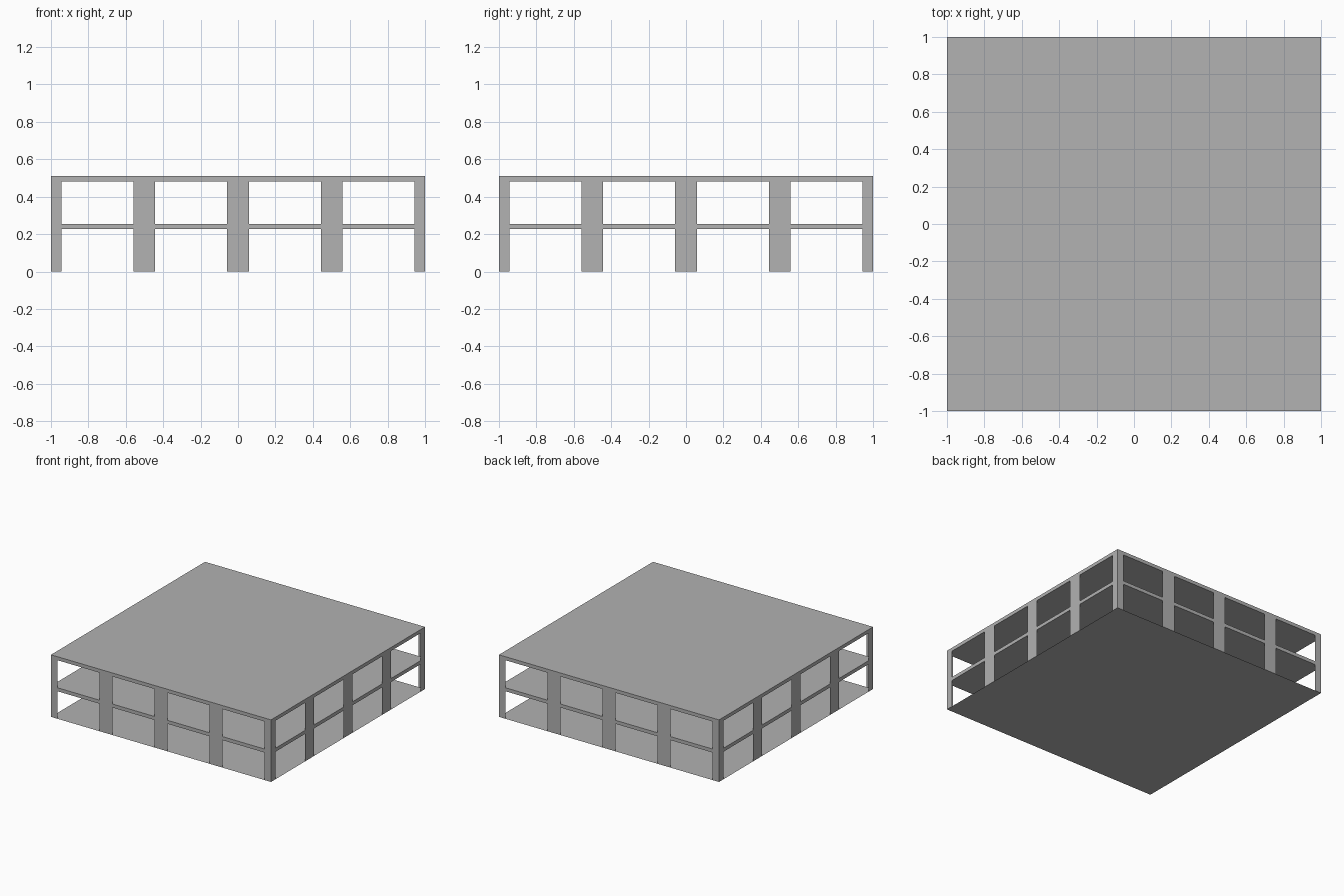
import bpy
import bmesh
from math import pi
from mathutils import Matrix, Vector

cube = bpy.data.objects.get("Cube")
if cube:
    bpy.data.objects.remove(cube, do_unlink=True)

HALF = 1.0                               # half of the square footprint
PILLAR = 0.115                           # full width of a pillar
STOREYS = [(0.0, 0.226), (0.255, 0.481)]  # open height of each storey
TOP = 0.51

concrete = bpy.data.materials.new("concrete_grey")
concrete.use_nodes = True
GREY = (0.445, 0.445, 0.445, 1.0)
concrete.diffuse_color = GREY
concrete.node_tree.nodes["Principled BSDF"].inputs["Base Color"].default_value = GREY


def finish(name, bm):
    mesh = bpy.data.meshes.new(name)
    bm.to_mesh(mesh)
    bm.free()
    mesh.materials.append(concrete)
    obj = bpy.data.objects.new(name, mesh)
    bpy.context.collection.objects.link(obj)
    return obj


def slab(name, z0, z1):
    bm = bmesh.new()
    size = Matrix.Diagonal((2 * HALF, 2 * HALF, z1 - z0, 1))
    place = Matrix.Translation((0, 0, (z0 + z1) / 2))
    bmesh.ops.create_cube(bm, size=1, matrix=place @ size)
    return finish(name, bm)


# Ground floor sheet, middle floor and roof
ground = bmesh.new()
bmesh.ops.create_grid(ground, x_segments=1, y_segments=1, size=HALF)
finish("ground_floor", ground)
slab("middle_floor", STOREYS[0][1], STOREYS[1][0])
slab("roof", STOREYS[1][1], TOP)

# Flat pillars on each side; the corner ones are cut at the footprint
for side, name in enumerate(("front", "left", "back", "right")):
    bm = bmesh.new()
    turn = Matrix.Rotation(side * pi / 2, 4, "Z")
    for z0, z1 in STOREYS:
        for i in range(5):
            centre = -HALF + i * HALF / 2
            x0 = max(-HALF, centre - PILLAR / 2)
            x1 = min(HALF, centre + PILLAR / 2)
            corners = ((x0, z0), (x1, z0), (x1, z1), (x0, z1))
            bm.faces.new([bm.verts.new(turn @ Vector((x, -HALF, z))) for x, z in corners])
    finish(name + "_pillars", bm)
